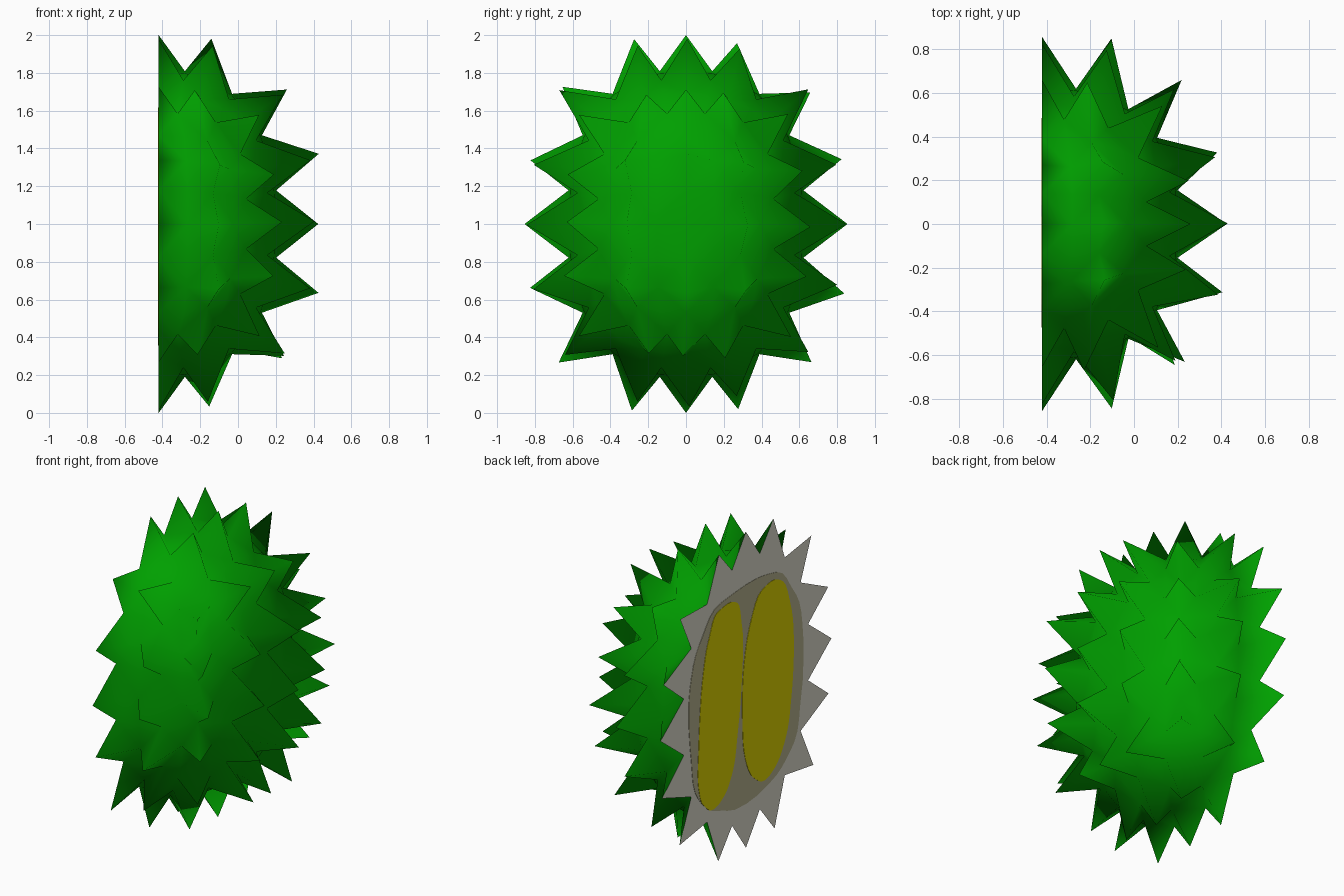
import bpy, bmesh, math, random
from mathutils import Vector

if "Cube" in bpy.data.objects:
    bpy.data.objects.remove(bpy.data.objects["Cube"])

random.seed(4)
CUT_X = -0.42
MID_Z = 1.0
N = 4           # grid steps from the middle to the edge of each cube side


def material(name, rgb):
    m = bpy.data.materials.new(name)
    m.diffuse_color = (*rgb, 1)
    m.use_nodes = True
    m.node_tree.nodes["Principled BSDF"].inputs["Base Color"].default_value = m.diffuse_color
    return m


GREEN = material("green rind", (0.0, 0.35, 0.0))
CREAM = material("cream pith", (0.78, 0.77, 0.66))
TAN = material("tan chamber", (0.51, 0.48, 0.30))
YELLOW = material("yellow pulp", (0.78, 0.70, 0.0))


def make_object(name, bm, mat, smooth=False):
    mesh = bpy.data.meshes.new(name)
    bm.to_mesh(mesh)
    bm.free()
    mesh.materials.append(mat)
    for p in mesh.polygons:
        p.use_smooth = smooth
    ob = bpy.data.objects.new(name, mesh)
    bpy.context.collection.objects.link(ob)
    return ob


def is_tip(key):
    return all(v % 2 == 0 for v in key)


def rind_point(key):
    """Rounded cube grid; every second grid point is pulled out to a spike."""
    i, j, k = key
    cap = abs(k) == N
    # grid spacing is tighter near the middle of the top and bottom
    squeeze = {0: 1, 1: 0.84, 2: 0.84, 3: 0.92, 4: 1} if cap else dict.fromkeys(range(5), 1)
    c = Vector((i / N * squeeze[abs(i)], j / N * squeeze[abs(j)],
                k / N * (0.94 if cap else 0.88)))
    r = sum(abs(v) ** 2.3 for v in c) ** (1 / 2.3)
    p = Vector((c.x * 0.63, c.y * 0.63, c.z * 0.82)) / r
    if cap and i == 0 and j == 0:
        p.z = math.copysign(0.81, k)
    if is_tip(key):
        d = Vector([v ** 3 for v in c]).normalized()
        if sum(v != 0 for v in key) > 1:
            jit = Vector([random.uniform(-0.02, 0.02) for _ in range(3)])
            if i == 0:
                jit.x = 0
            p += Vector((d.x * 0.24, d.y * 0.25, d.z * 0.2)) + jit
        else:
            p += Vector((d.x * 0.215, d.y * 0.225, d.z * 0.19))
    return p + Vector((CUT_X, 0, MID_Z))


# Spiky half rind
bm = bmesh.new()
verts = {}


def vert(key):
    if key not in verts:
        verts[key] = bm.verts.new(rind_point(key))
    return verts[key]


for axis in range(3):
    for side in (-N, N):
        if axis == 0 and side < 0:
            continue
        for a in range(-N, N):
            for b in range(-N, N):
                keys = []
                for u, v in ((a, b), (a + 1, b), (a + 1, b + 1), (a, b + 1)):
                    k = [u, v]
                    k.insert(axis, side)
                    keys.append(tuple(k))
                if min(k[0] for k in keys) < 0:
                    continue
                # cut the spike flank off each cell: four-sided spikes
                t = next(n for n, k in enumerate(keys) if is_tip(k))
                q = [vert(k) for k in keys[t:] + keys[:t]]
                bm.faces.new((q[0], q[1], q[3]))
                bm.faces.new((q[1], q[2], q[3]))
bmesh.ops.recalc_face_normals(bm, faces=bm.faces[:])
if sum(f.normal.x for f in bm.faces) < 0:
    bmesh.ops.reverse_faces(bm, faces=bm.faces[:])
rim = sorted((v.co.copy() for k, v in verts.items() if k[0] == 0),
             key=lambda p: math.atan2(p.z - MID_Z, p.y))
make_object("spiky_rind", bm, GREEN, smooth=True)

# Flat cut face following the rind outline
bm = bmesh.new()
mid = bm.verts.new((CUT_X, 0, MID_Z))
ring = [bm.verts.new(p) for p in rim]
for n in range(len(ring)):
    bm.faces.new((mid, ring[(n + 1) % len(ring)], ring[n]))
make_object("cut_face", bm, CREAM)


def plate(name, mat, cy, cz, ry, rz, power, lift, lean=0.0, wave=0.0, steps=56):
    """Thin wavy rounded plate lying on the cut face."""
    bm = bmesh.new()
    rims = []
    for x in (CUT_X, CUT_X - lift):
        loop = []
        for n in range(steps):
            t = 2 * math.pi * n / steps
            c, s = math.cos(t), math.sin(t)
            w = 1 + wave * math.sin(7 * t) + wave * 0.6 * math.sin(12 * t + 1)
            y = math.copysign(abs(c) ** (2 / power), c) * ry * w
            z = math.copysign(abs(s) ** (2 / power), s) * rz * w
            loop.append(bm.verts.new((x, cy + y + lean * z, cz + z)))
        rims.append(loop)
    for n in range(steps):
        m = (n + 1) % steps
        bm.faces.new((rims[0][n], rims[0][m], rims[1][m], rims[1][n]))
    bm.faces.new(rims[1][::-1])
    bmesh.ops.recalc_face_normals(bm, faces=bm.faces[:])
    if max(bm.faces, key=lambda f: f.calc_area()).normal.x > 0:
        bmesh.ops.reverse_faces(bm, faces=bm.faces[:])
    return make_object(name, bm, mat)


# Seed chamber and the two pulp lobes
plate("seed_chamber", TAN, 0.0, 0.98, 0.57, 0.69, 2.7, 0.002, wave=0.012)
plate("pulp_lobe_back", YELLOW, 0.26, 1.0, 0.205, 0.62, 2.8, 0.004, lean=-0.1, wave=0.012)
plate("pulp_lobe_front", YELLOW, -0.215, 0.98, 0.255, 0.615, 2.3, 0.004, lean=-0.05, wave=0.008)
